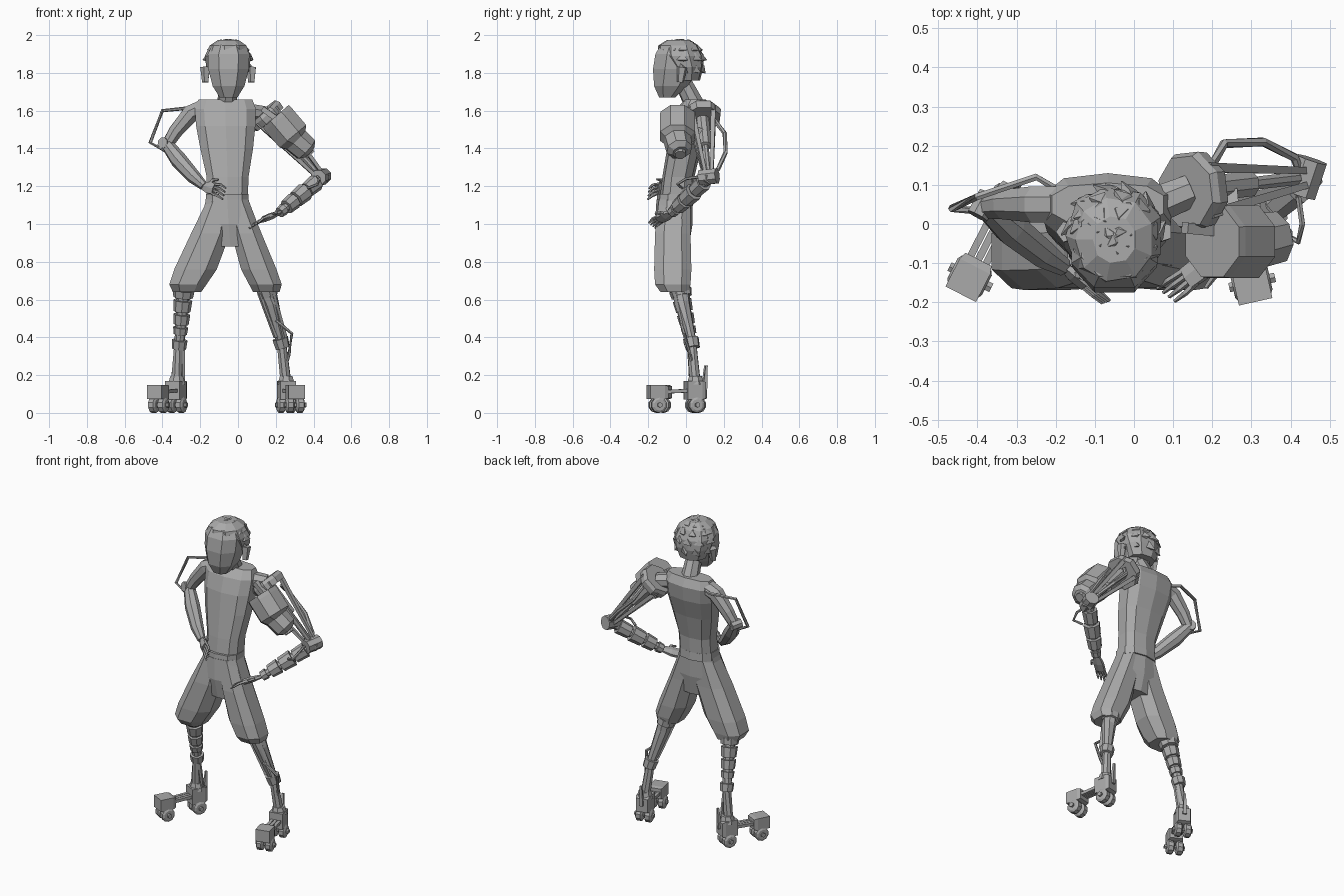
import bpy, bmesh, math, random
from mathutils import Vector

random.seed(4)
cube = bpy.data.objects.get("Cube")
if cube:
    bpy.data.objects.remove(cube)

grey = bpy.data.materials.new("plain_grey")
grey.use_nodes = True
grey.diffuse_color = (0.4, 0.4, 0.4, 1)
grey.node_tree.nodes["Principled BSDF"].inputs["Base Color"].default_value = (0.4, 0.4, 0.4, 1)


def skin(name, rings):
    """Bridge equal-sized rings of points and cap both ends."""
    bm = bmesh.new()
    loops = [[bm.verts.new(p) for p in ring] for ring in rings]
    n = len(loops[0])
    for a, b in zip(loops, loops[1:]):
        for i in range(n):
            j = (i + 1) % n
            bm.faces.new((a[i], a[j], b[j], b[i]))
    bm.faces.new(loops[0][::-1])
    bm.faces.new(loops[-1])
    bmesh.ops.recalc_face_normals(bm, faces=bm.faces)
    mesh = bpy.data.meshes.new(name)
    bm.to_mesh(mesh)
    bm.free()
    mesh.materials.append(grey)
    ob = bpy.data.objects.new(name, mesh)
    bpy.context.collection.objects.link(ob)
    return ob


def loft(name, sections, n=10, boxy=0.8):
    """Stack of level rounded sections: x, y, z, half width, half depth."""
    def soft(v):
        return math.copysign(abs(v) ** boxy, v)
    angles = [2 * math.pi * (i + 0.5) / n for i in range(n)]
    return skin(name, [[(x + rx * soft(math.cos(a)), y + ry * soft(math.sin(a)), z)
                        for a in angles] for x, y, z, rx, ry in sections])


def tube(name, pts, radii, n=6, squash=1.0, up=(0, 0, 1)):
    """Sections square to a path; squash flattens them along the up direction."""
    pts = [Vector(p) for p in pts]
    if not isinstance(radii, (list, tuple)):
        radii = [radii] * len(pts)
    rings = []
    for i, p in enumerate(pts):
        t = (pts[min(i + 1, len(pts) - 1)] - pts[max(i - 1, 0)]).normalized()
        side = t.cross(Vector(up))
        if side.length < 0.01:
            side = t.cross(Vector((0, 1, 0)))
        side.normalize()
        top = side.cross(t)
        rings.append([p + radii[i] * (side * math.cos(a) + top * squash * math.sin(a))
                      for a in (2 * math.pi * (k + 0.5) / n for k in range(n))])
    return skin(name, rings)


def bands(name, a, b, spans, n=8):
    """Separate collars strung along the line from a to b: start, end, radius."""
    a, b = Vector(a), Vector(b)
    for i, (s, e, r) in enumerate(spans):
        tube(f"{name}_{i + 1}", [a.lerp(b, s), a.lerp(b, e)], [r, r * 0.9], n)


# Torso, neck and belt
loft("torso", [(-.057, -.05, 1.13, .113, .09), (-.055, -.04, 1.25, .115, .085),
               (-.06, -.01, 1.40, .145, .09), (-.065, .02, 1.52, .163, .1),
               (-.067, .04, 1.61, .168, .09), (-.067, .05, 1.66, .148, .055)], 10, .75)
tube("neck", [(-.06, .05, 1.62), (-.05, -.01, 1.74)], [.055, .047], 8)
loft("belt", [(-.057, -.055, 1.11, .119, .1), (-.057, -.055, 1.16, .117, .097)], 10, .75)

# Trousers
loft("hips", [(-.057, -.06, 1.13, .116, .096), (-.05, -.065, 1.0, .16, .1),
              (-.04, -.065, .88, .1, .08)], 10, .75)
loft("right_trouser_leg", [(-.1, -.06, 1.12, .07, .09), (-.145, -.07, .95, .11, .1),
                           (-.225, -.07, .76, .12, .105), (-.265, -.07, .68, .105, .1),
                           (-.27, -.06, .64, .08, .08)], 8, .8)
loft("left_trouser_leg", [(-.01, -.06, 1.12, .07, .09), (.045, -.07, .95, .085, .1),
                          (.11, -.07, .76, .1, .105), (.145, -.07, .68, .092, .1),
                          (.15, -.06, .64, .075, .08)], 8, .8)

# Head, ears and hair
loft("head", [(-.05, -.1, 1.67, .05, .045), (-.05, -.08, 1.73, .09, .095),
              (-.05, -.055, 1.82, .115, .128), (-.05, -.045, 1.90, .118, .125),
              (-.05, -.04, 1.95, .09, .1)], 8, .85)
loft("hair_cap", [(-.05, .0, 1.76, .085, .075), (-.05, -.005, 1.83, .118, .098),
                  (-.05, -.03, 1.89, .125, .125), (-.05, -.04, 1.945, .1, .108),
                  (-.05, -.04, 1.975, .055, .06)], 9, .9)
for side, x in (("left", .072), ("right", -.172)):
    tube(side + "_ear", [(x, -.03, 1.75), (x, -.02, 1.83)], [.018, .028], 5)
centre = Vector((-.05, -.03, 1.86))
for row, (lat, count) in enumerate(((-20, 9), (10, 11), (35, 11), (60, 7), (82, 3))):
    for i in range(count):
        az = 2 * math.pi * (i + random.random() * .5) / count
        lat_r = math.radians(lat)
        d = Vector((math.cos(az) * math.cos(lat_r), math.sin(az) * math.cos(lat_r), math.sin(lat_r)))
        if lat < 30 and d.y < -.3:
            continue
        root = centre + Vector((d.x * .105, d.y * .11, d.z * .105))
        sweep = Vector((-d.y, d.x, -.5)) * .03
        tip = root + d * .03 + sweep
        tube(f"hair_tuft_{row}_{i}", [root - d * .015 - sweep * .6, root + d * .008, tip],
             [.035, .027, .002], 4, .7, d)


def hand(name, wrist, knuckles, spread, thumb):
    """Flat palm with four fingers fanned along the spread direction and a thumb."""
    w, k, s = Vector(wrist), Vector(knuckles), Vector(spread).normalized()
    d = (k - w).normalized()
    flat = d.cross(s)
    tube(name + "_palm", [w, w.lerp(k, .5), k], [.022, .036, .034], 6, .5, flat)
    for i in range(4):
        o = (i - 1.5) * .017
        base = k + s * o - d * .01
        mid = base + d * .045 + s * o * .2
        tube(f"{name}_finger_{i + 1}", [base, mid, mid + d * .035 + Vector((0, 0, -.012))],
             [.009, .008, .005], 5)
    t = w.lerp(k, .4)
    tube(name + "_thumb", [t, t + s * thumb * .045 + d * .02, t + s * thumb * .055 + d * .055],
         [.012, .01, .006], 5)


# Right arm
elbow = (-.375, .045, 1.42)
tube("right_upper_arm", [(-.19, .05, 1.61), (-.25, .05, 1.585), (-.33, .05, 1.49), elbow],
     [.05, .05, .04, .032], 8)
tube("right_forearm", [elbow, (-.315, -.01, 1.34), (-.235, -.075, 1.25), (-.18, -.11, 1.2)],
     [.034, .045, .038, .024], 8)
tube("right_elbow_joint", [(-.4, .02, 1.43), (-.37, .075, 1.42)], .03, 8)
tube("right_arm_hose", [(-.2, .09, 1.61), (-.25, .12, 1.615), (-.40, .07, 1.6),
                        (-.465, .04, 1.43), (-.37, .03, 1.38)], .01, 6)
hand("right_hand", (-.185, -.105, 1.2), (-.125, -.155, 1.185), (.3, .1, 1), 1)

# Left mechanical arm
shoulder, elbow, wrist = Vector((.145, .085, 1.58)), Vector((.445, .12, 1.245)), Vector((.22, -.075, 1.06))
axis = (elbow - shoulder).normalized()
tube("left_shoulder_link", [(.06, .05, 1.59), shoulder], [.05, .045], 8)
tube("left_shoulder_plate", [shoulder - axis * .02, shoulder, shoulder + axis * .035], [.095, .105, .1], 8)
across = axis.cross(Vector((0, 1, 0))).normalized()
depth = axis.cross(across)
for i, (u, v) in enumerate(((1, 1), (1, -1), (-1, 1), (-1, -1))):
    off = across * u + depth * v
    tube(f"left_arm_strut_{i + 1}", [shoulder + off * .06, elbow + off * .016], [.018, .012], 4)
tube("left_arm_piston", [shoulder, shoulder.lerp(elbow, .5), shoulder.lerp(elbow, .51), elbow],
     [.035, .035, .018, .018], 8)
tube("left_elbow_joint", [elbow + Vector((-.02, -.045, 0)), elbow + Vector((.01, .045, .01))], .043, 8)
tube("left_elbow_cap", [elbow, elbow + Vector((.025, .01, -.005))], [.045, .03], 6)
tube("arm_canister", [(.2, -.045, 1.57), (.215, -.045, 1.553), (.29, -.045, 1.465),
                      (.305, -.045, 1.445), (.36, -.035, 1.395), (.375, -.03, 1.38)],
     [.098, .1, .1, .075, .07, .042], 8)
tube("canister_nozzle", [(.36, -.03, 1.39), (.385, -.03, 1.365)], .03, 8)
tube("canister_top_rod", [(.13, -.01, 1.61), (.235, -.02, 1.535)], .02, 4)
tube("canister_bracket", [(.25, -.02, 1.52), (.24, .08, 1.48)], .035, 4)
tube("left_arm_hose_back", [(.2, .15, 1.55), (.23, .205, 1.48), (.33, .21, 1.38),
                            (.41, .17, 1.29), (.43, .12, 1.26)], .012, 6)
tube("left_arm_hose_front", [(.42, .07, 1.25), (.43, 0, 1.24), (.42, -.045, 1.21), (.37, -.02, 1.19)], .008, 6)
tube("left_forearm_core", [elbow, wrist], [.03, .022], 8)
bands("left_forearm_band", elbow, wrist, [(.14, .36, .046), (.4, .62, .05), (.66, .84, .045), (.9, 1, .032)])
hand("left_hand", wrist, (.135, -.14, 1.025), (.8, -.6, .5), 1)

# Lower legs
knee, shin, ankle = (-.285, -.04, .68), (-.31, .03, .37), (-.33, .045, .15)
tube("right_shin_core", [knee, shin, ankle], [.035, .027, .03], 8)
bands("right_shin_band", knee, shin, [(.1, .22, .058), (.27, .46, .05), (.51, .68, .045),
                                      (.73, .85, .04), (.95, 1.1, .042)])
tube("right_shin_rod", [(-.29, .02, .36), (-.29, .06, .15)], .011, 5)
knee, shin, ankle = (.145, -.03, .68), (.23, .03, .37), (.255, .05, .15)
tube("left_shin_core", [knee, (.175, -.02, .58), shin, ankle], [.05, .042, .026, .03], 8)
bands("left_shin_band", knee, shin, [(.08, .2, .056), (.92, 1.08, .043)])
for i, dx in enumerate((-.035, .035)):
    tube(f"left_shin_strut_{i + 1}", [(.15 + dx, -.05, .63), (.225 + dx * .7, 0, .4)], .013, 4)
tube("left_shin_hose", [(.2, -.03, .49), (.285, -.01, .42), (.27, .02, .31), (.235, .05, .19)], .009, 6)


def foot(side, heel, toe):
    """Wheeled heel and toe blocks joined by twin bars, with a fin at the back."""
    h, t = Vector(heel), Vector(toe)
    d = (h - t)
    d.z = 0
    d.normalize()
    s = Vector((-d.y, d.x, 0))
    for part, c, r, height in (("heel", h, .06, .1), ("toe", t, .062, .075)):
        tube(f"{side}_{part}_block", [c - d * .05, c + d * .03, c + d * .05],
             [r, r, r * .85], 4, height / (2 * r * .71))
        for i, k in enumerate((-1, 1)):
            w = Vector((c.x, c.y, .042)) + s * k * .028
            tube(f"{side}_{part}_wheel_{i + 1}",
                 [w - s * .021, w - s * .014, w + s * .014, w + s * .021],
                 [.03, .042, .042, .03], 10)
        tube(f"{side}_{part}_axle", [w - s * .09, w + s * .03], .014, 6)
    for i, k in enumerate((-.022, 0, .022)):
        tube(f"{side}_foot_bar_{i + 1}", [h + s * k, t + s * k], .013, 4)
    tube(side + "_heel_fin", [h + d * .05, h + d * .06 + Vector((0, 0, .13))], [.016, .008], 4)
    tube(side + "_ankle_collar", [h + Vector((0, 0, .03)), h + Vector((0, 0, .075))], [.05, .036], 8)


foot("right", (-.325, .05, .12), (-.42, -.135, .11))
foot("left", (.255, .05, .12), (.3, -.15, .11))
